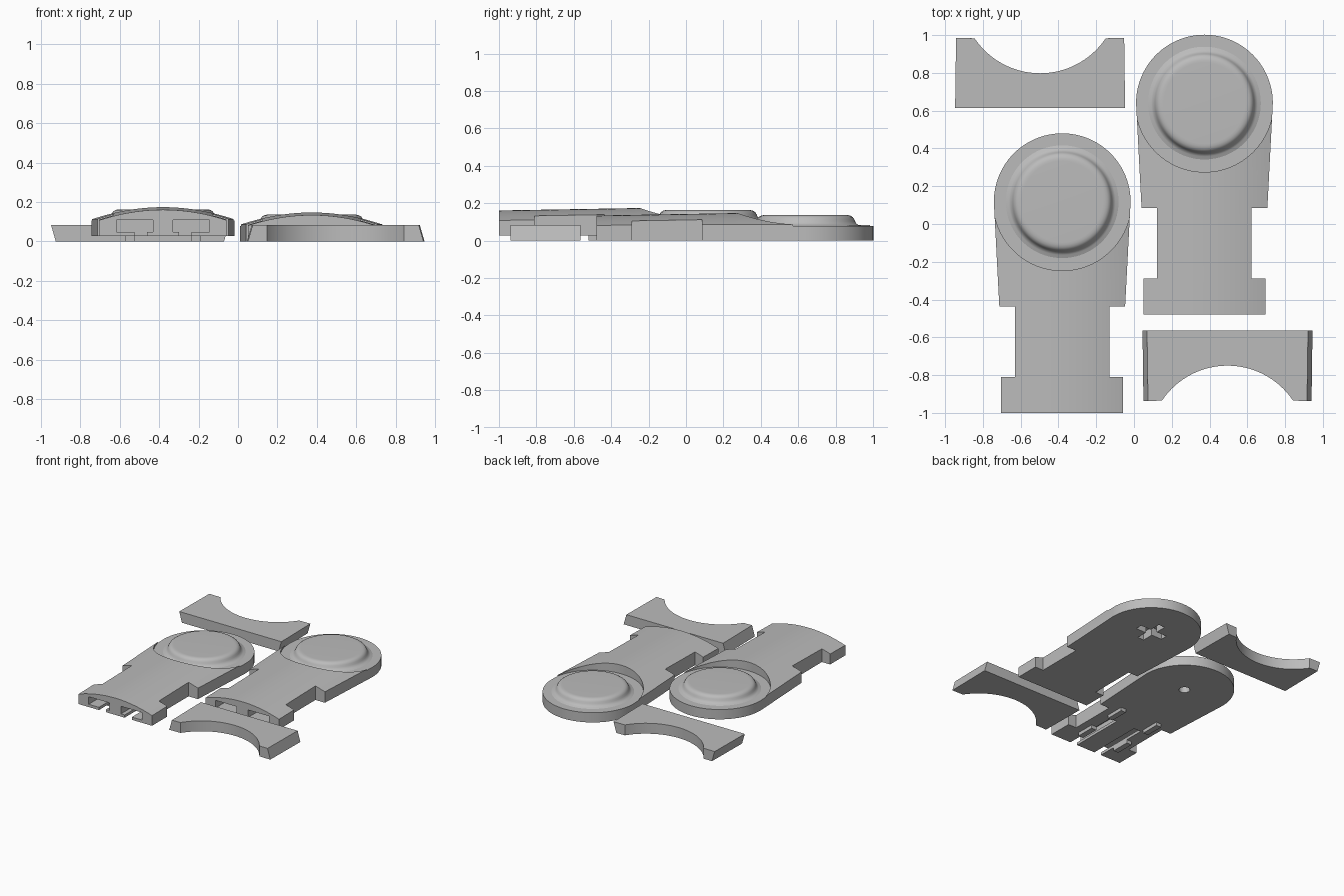
import bpy, bmesh, math

if "Cube" in bpy.data.objects:
    bpy.data.objects.remove(bpy.data.objects["Cube"])

grey = bpy.data.materials.new("plain_grey")
grey.diffuse_color = (0.5, 0.5, 0.5, 1)
grey.use_nodes = True
grey.node_tree.nodes["Principled BSDF"].inputs["Base Color"].default_value = grey.diffuse_color


def make(name, bm):
    bmesh.ops.recalc_face_normals(bm, faces=bm.faces)
    me = bpy.data.meshes.new(name)
    bm.to_mesh(me)
    bm.free()
    me.materials.append(grey)
    ob = bpy.data.objects.new(name, me)
    bpy.context.collection.objects.link(ob)
    return ob


def prism(name, pts, z0, z1):
    """Extrude an xy outline from z0 to z1."""
    bm = bmesh.new()
    lo = [bm.verts.new((x, y, z0)) for x, y in pts]
    hi = [bm.verts.new((x, y, z1)) for x, y in pts]
    bm.faces.new(lo[::-1])
    bm.faces.new(hi)
    for i in range(len(pts)):
        j = (i + 1) % len(pts)
        bm.faces.new((lo[i], lo[j], hi[j], hi[i]))
    return make(name, bm)


def box(name, x0, x1, y0, y1, z0, z1):
    return prism(name, [(x0, y0), (x1, y0), (x1, y1), (x0, y1)], z0, z1)


def circle(r, n=96):
    return [(r * math.cos(2 * math.pi * i / n), r * math.sin(2 * math.pi * i / n)) for i in range(n)]


def boolean(ob, cutter, op):
    """Apply a boolean and discard the cutter."""
    m = ob.modifiers.new("cut", 'BOOLEAN')
    m.operation, m.solver, m.object = op, 'EXACT', cutter
    bpy.context.view_layer.objects.active = ob
    bpy.ops.object.modifier_apply(modifier=m.name)
    bpy.data.objects.remove(cutter)


def smooth(ob, angle=30):
    bpy.ops.object.select_all(action='DESELECT')
    ob.select_set(True)
    bpy.context.view_layer.objects.active = ob
    bpy.ops.object.shade_smooth_by_angle(angle=math.radians(angle))


R = 0.362      # round end radius
RIM = 0.078    # rim height


def crown_solid():
    """Long bar with an arched top that drops slightly toward the front."""
    bm = bmesh.new()
    rings = []
    for y in (-1.2, 0.45):
        xs = [-0.42 + 0.84 * i / 40 for i in range(41)]
        top = [(x, 0.147 + 0.0175 * (y + 0.36) - 0.51 * x * x) for x in xs]
        ring = [(-0.42, 0)] + top + [(0.42, 0)]
        rings.append([bm.verts.new((x, y, z)) for x, z in ring])
    a, b = rings
    bm.faces.new(a)
    bm.faces.new(b[::-1])
    for i in range(len(a)):
        j = (i + 1) % len(a)
        bm.faces.new((a[i], a[j], b[j], b[i]))
    return make("crown_tool", bm)


def button(name):
    """Lathe the raised round cap with soft shoulders."""
    prof = [(0.305, RIM - 0.004), (0.295, 0.080), (0.282, 0.083), (0.271, 0.091), (0.264, 0.102),
            (0.259, 0.114), (0.252, 0.125), (0.241, 0.132), (0.228, 0.1355), (0.215, 0.136)]
    bm = bmesh.new()
    n = 96
    rings = [[bm.verts.new((x, y, z)) for x, y in circle(r, n)] for r, z in prof]
    for a, b in zip(rings, rings[1:]):
        for i in range(n):
            j = (i + 1) % n
            bm.faces.new((a[i], a[j], b[j], b[i]))
    bm.faces.new(rings[-1])
    bm.faces.new(rings[0][::-1])
    ob = make(name, bm)
    smooth(ob, 40)
    return ob


def arm(side, cx, cy, cz, depth):
    # outline: round end, tapered body, narrow neck, wide foot
    arc = [(R * math.cos(math.pi * i / 48), R * math.sin(math.pi * i / 48)) for i in range(49)]
    half = [(-0.333, -0.555), (-0.25, -0.555), (-0.25, -0.928), (-0.323, -0.928), (-0.323, -1.118)]
    body = prism(side + "_arm", arc + half + [(-x, y) for x, y in half[::-1]], -0.1, 0.3)
    boolean(body, crown_solid(), 'INTERSECT')
    # flat round seat for the button
    boolean(body, prism("seat_tool", circle(R + 0.003), RIM, 0.4), 'DIFFERENCE')
    # twin pockets in the front end
    for s in (-1, 1):
        x0, x1 = sorted((s * 0.05, s * 0.235))
        boolean(body, box("pocket_tool", x0, x1, -1.2, -1.118 + depth, 0.022, 0.082), 'DIFFERENCE')
    parts = [body, button(side + "_button")]
    if side == "left":
        # round socket, slots below the pockets and small catches
        boolean(body, prism("hole_tool", circle(0.04, 32), -0.1, 0.07), 'DIFFERENCE')
        for s, word in ((-1, "left"), (1, "right")):
            x0, x1 = sorted((s * 0.082, s * 0.145))
            boolean(body, box("slot_tool", x0, x1, -1.2, -1.118 + depth, -0.1, 0.05), 'DIFFERENCE')
            x0, x1 = sorted((s * 0.145, s * 0.19))
            for k, y in (("front", -0.975), ("rear", -0.64)):
                parts.append(box(f"{word}_{k}_catch", x0, x1, y, y + 0.15, -cz, 0.01))
    else:
        # cross-shaped socket
        w, l = 0.028, 0.12
        q = [(l, -w), (l, w), (w, w)]
        pts = []
        for _ in range(4):
            pts += q
            q = [(-y, x) for x, y in q]
        boolean(body, prism("cross_tool", pts, -0.1, 0.065), 'DIFFERENCE')
    smooth(body, 25)
    for p in parts:
        p.location = (cx, cy, cz)


arm("left", -0.38, 0.118, 0.027, 0.45)
arm("right", 0.373, 0.64, 0.0, 0.35)


def cradle(name, cx, cy, flip):
    """Block with a scooped side and slanted ends."""
    r, c = 0.418, 0.603
    a = math.asin(0.347 / r)
    scoop = [(r * math.sin(a - 2 * a * i / 40), c - r * math.cos(a - 2 * a * i / 40)) for i in range(41)]
    pts = [(-0.45, 0), (0.45, 0), (0.445, 0.372)] + scoop + [(-0.445, 0.372)]
    ob = prism(name, pts, 0, 0.083)
    for v in ob.data.vertices:           # narrower lower face
        if abs(v.co.x) > 0.4 and v.co.z < 0.01:
            v.co.x -= math.copysign(0.024, v.co.x)
    ob.location = (cx, cy, 0)
    if flip:                             # upside down, scoop toward the front
        ob.rotation_euler = (math.pi, 0, 0)
        ob.location.z = 0.083
    smooth(ob, 25)


cradle("rear_cradle", -0.497, 0.613, False)
cradle("front_cradle", 0.495, -0.565, True)
